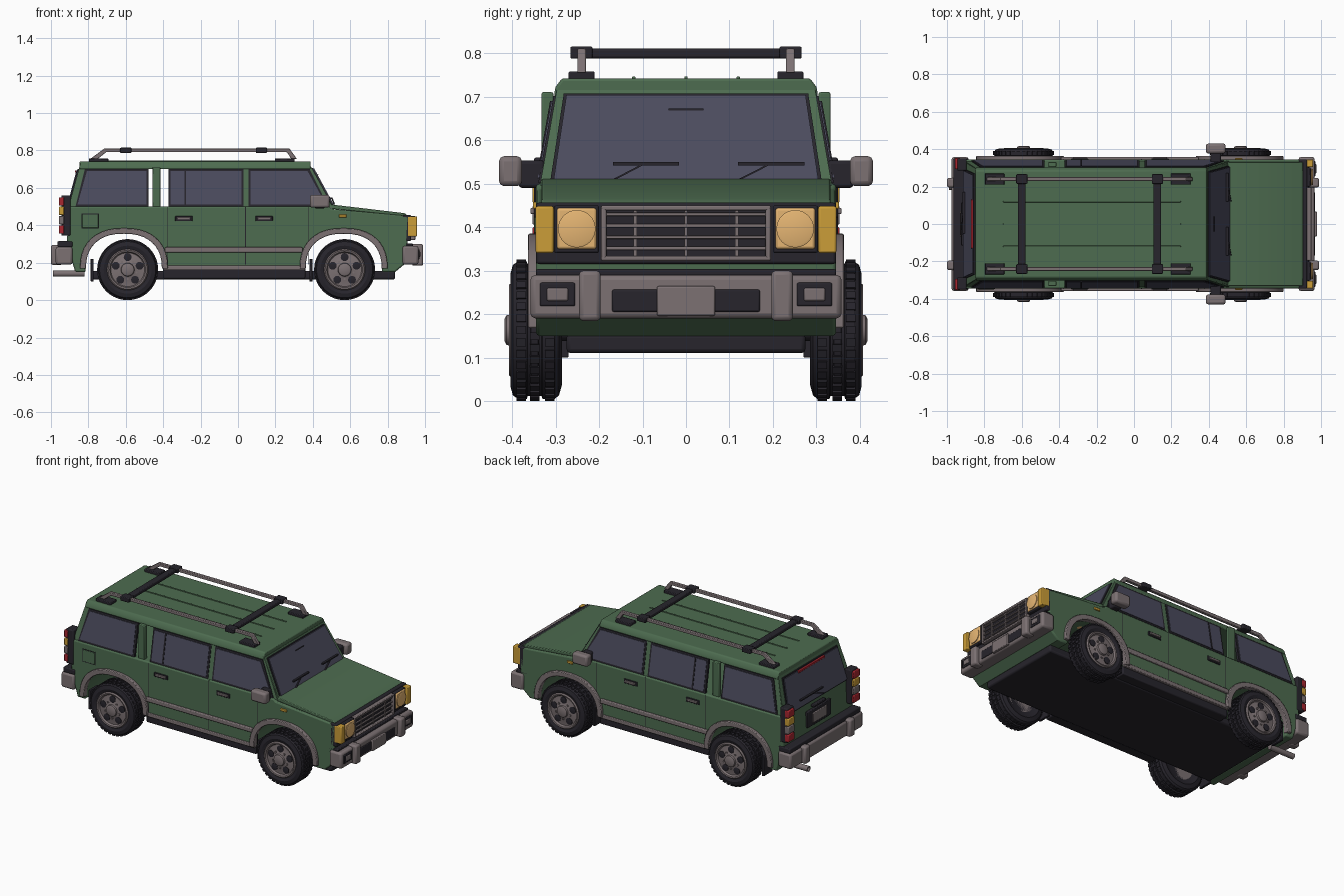
import bpy, bmesh
from math import sin, cos, pi, copysign, radians
from mathutils import Vector

if "Cube" in bpy.data.objects:
    bpy.data.objects.remove(bpy.data.objects["Cube"])

def mat(name, *c):
    m = bpy.data.materials.new(name)
    m.diffuse_color = (*c, 1)
    m.use_nodes = True
    m.node_tree.nodes["Principled BSDF"].inputs["Base Color"].default_value = m.diffuse_color
    return m

GREEN = mat("green_paint", .075, .15, .08)
BLACK = mat("black_trim", .02, .018, .025)
GLASS = mat("dark_glass", .07, .07, .11)
GREY = mat("grey_trim", .2, .165, .17)
AMBER = mat("amber_lens", .6, .34, .04)
LAMP = mat("lamp_lens", .78, .46, .17)
RED = mat("red_lens", .4, .02, .03)

def finish(name, bm, m, bevel=0, mirror=False):
    bmesh.ops.recalc_face_normals(bm, faces=bm.faces)
    me = bpy.data.meshes.new(name)
    bm.to_mesh(me)
    bm.free()
    me.materials.append(m)
    ob = bpy.data.objects.new(name, me)
    bpy.context.collection.objects.link(ob)
    if bevel:
        b = ob.modifiers.new("bevel", 'BEVEL')
        b.width, b.segments, b.limit_method, b.angle_limit = bevel, 2, 'ANGLE', radians(40)
    if mirror:
        mm = ob.modifiers.new("mirror", 'MIRROR')
        mm.use_axis = (False, True, False)
    return ob

def prism(name, pts, vec, m, bevel=0, mirror=False):
    """Flat 3D polygon pushed along a vector."""
    bm = bmesh.new()
    a = [bm.verts.new(p) for p in pts]
    b = [bm.verts.new(Vector(p) + Vector(vec)) for p in pts]
    n = len(a)
    bm.faces.new(a)
    bm.faces.new(b[::-1])
    for i in range(n):
        bm.faces.new((a[i], b[i], b[(i + 1) % n], a[(i + 1) % n]))
    return finish(name, bm, m, bevel, mirror)

def box(name, x0, x1, y0, y1, z0, z1, m, bevel=.004, mirror=False):
    return prism(name, [(x0, y0, z0), (x1, y0, z0), (x1, y1, z0), (x0, y1, z0)],
                 (0, 0, z1 - z0), m, bevel, mirror)

def side(name, xz, y0, y1, m, bevel=0, mirror=True):
    return prism(name, [(x, y0, z) for x, z in xz], (0, y1 - y0, 0), m, bevel, mirror)

def lean(name, xz, off, t, m, bevel=0):
    """Panel lying on the inward-leaning cabin side."""
    return prism(name, [(x, .335 - (z - .5) * .176 + off, z) for x, z in xz], (0, -t, 0), m, bevel, True)

def lathe(name, prof, c, axis, m, n=40, mirror=True):
    """Turn an (radius, offset) profile about the x or y axis through c."""
    bm = bmesh.new()
    rings = []
    for r, o in prof:
        ring = []
        for i in range(n):
            u, v = r * cos(2 * pi * i / n), r * sin(2 * pi * i / n)
            p = (u, o, v) if axis == 'y' else (o, u, v)
            ring.append(bm.verts.new(Vector(c) + Vector(p)))
        rings.append(ring)
    for a, b in zip(rings, rings[1:]):
        for i in range(n):
            bm.faces.new((a[i], a[(i + 1) % n], b[(i + 1) % n], b[i]))
    bm.faces.new(rings[0])
    bm.faces.new(rings[-1])
    return finish(name, bm, m, 0, mirror)

def arch(cx, a, b, n=20):
    """Squarish wheel arch, left foot to right foot."""
    out = []
    for i in range(n + 1):
        t = pi - pi * i / n
        out.append((cx + a * copysign(abs(cos(t)) ** .85, cos(t)), .168 + b * abs(sin(t)) ** .85))
    return out

# lower body with wheel arches
REAR, FRONT = -.61, .565
profile = [(.84, .15), (.9, .2), (.915, .45), (.5, .487), (.49, .5), (-.905, .5), (-.915, .3), (-.87, .15), (-.815, .15)]
profile += arch(REAR, .205, .19) + arch(FRONT, .205, .19) + [(.77, .15)]
side("body", profile, -.345, .345, GREEN, .01, False)
side("hood", [(.5, .488), (.895, .448), (.905, .455), (.89, .465), (.51, .51), (.5, .51)], -.332, .332, GREEN, .004, False)
box("underbody", -.78, .84, -.275, .275, .11, .155, BLACK, .01)
box("sill", -.4, .36, .25, .335, .115, .168, BLACK, .006, True)
box("sill_trim", -.4, .36, .33, .352, .16, .185, GREY, .004, True)
box("side_moulding", -.39, .345, .335, .358, .255, .283, GREY, .005, True)
for nm, cx in (("rear", REAR), ("front", FRONT)):
    side(nm + "_arch_flare", arch(cx, .235, .217) + arch(cx, .203, .187)[::-1], .33, .363, GREY, .004)

# cabin: roof, pillars, windows
prism("roof", [(-.847, y, z) for y, z in
      [(-.304, .7), (.304, .7), (.3, .722), (.285, .742), (-.285, .742), (-.3, .722)]], (1.235, 0, 0), GREEN, .006)
for y in (-.12, 0, .12):
    box("roof_rib", -.7, .25, y - .004, y + .004, .738, .746, GREEN, .002)
lean("rear_pillar", [(-.905, .495), (-.86, .495), (-.795, .71), (-.845, .71)], 0, .03, GREEN)
lean("front_pillar", [(.46, .495), (.508, .495), (.392, .71), (.35, .71)], 0, .03, GREEN)
lean("door_pillar", [(.015, .495), (.07, .495), (.07, .71), (.015, .71)], .002, .03, GREEN)
box("quarter_pillar", -.458, -.415, .305, .332, .495, .71, GREEN, .004, True)
windows = {"quarter_window": [(-.858, .512), (-.49, .512), (-.49, .69), (-.808, .69)],
           "rear_door_window": [(-.36, .512), (.018, .512), (.018, .69), (-.36, .69)],
           "front_door_window": [(.068, .512), (.47, .512), (.372, .69), (.068, .69)]}
for nm, p in windows.items():
    cx = sum(q[0] for q in p) / 4
    fr = [(x + copysign(.011, x - cx), z + copysign(.011, z - .6)) for x, z in p]
    lean(nm + "_frame", fr, .005, .015, BLACK)
    lean(nm, p, .008, .015, GLASS)
lean("window_divider", [(-.287, .512), (-.278, .512), (-.278, .69), (-.287, .69)], .011, .01, BLACK)

def screen(name, xb, zb, yb, xt, zt, yt, dx, m):
    return prism(name, [(xb, -yb, zb), (xb, yb, zb), (xt, yt, zt), (xt, -yt, zt)], (dx, 0, 0), m)
screen("windscreen_surround", .51, .495, .325, .39, .715, .297, -.025, GREEN)
screen("windscreen_seal", .51, .506, .312, .401, .707, .281, -.02, BLACK)
screen("windscreen", .512, .511, .304, .408, .703, .275, -.02, GLASS)
screen("tailgate_surround", -.907, .495, .332, -.847, .715, .297, .025, GREEN)
screen("rear_window_seal", -.913, .492, .295, -.858, .7, .27, .02, BLACK)
screen("rear_window", -.915, .5, .286, -.864, .693, .262, .02, GLASS)
box("high_brake_light", -.872, -.85, -.13, .13, .682, .694, RED, .002)

# wipers
def wiper(name, x0, z0, x1, z1, ya, yb, yc):
    prism(name + "_arm", [(x0, ya, z0), (x0, ya + .008, z0), (x1, yb + .008, z1), (x1, yb, z1)], (copysign(.008, x0), 0, 0), BLACK)
    box(name + "_blade", x1 - .006, x1 + .006, ya, yc, z1 - .002, z1 + .006, BLACK, 0)
wiper("left_wiper", .512, .51, .499, .543, -.168, -.105, -.016)
wiper("right_wiper", .512, .51, .499, .543, .12, .185, .272)
wiper("rear_wiper", -.917, .505, -.91, .535, -.05, .04, .17)
box("screen_strip", .42, .43, -.04, .04, .668, .672, BLACK, 0)

# front end
box("front_panel", .88, .925, -.345, .345, .315, .456, BLACK, .006)
box("grille_back", .92, .932, -.185, .185, .33, .44, BLACK)
for z in (.322, .438):
    box("grille_frame_edge", .92, .948, -.195, .195, z, z + .012, GREY)
box("grille_frame_end", .92, .948, .183, .195, .322, .45, GREY, .004, True)
for i in range(4):
    z = .347 + i * .026
    box("grille_bar", .925, .941, -.185, .185, z, z + .008, GREY, .002)
for y in (-.117, 0, .117):
    box("grille_upright", .925, .938, y - .004, y + .004, .33, .44, GREY, 0)
box("headlamp_housing", .915, .945, .2, .303, .34, .45, BLACK, .005, True)
box("headlamp", .93, .952, .206, .297, .349, .444, LAMP, .006, True)
lathe("headlamp_ring", [(.043, 0), (.043, .956), (.038, .958)], (0, .251, .396), 'x', LAMP, 32).data.transform
box("front_indicator", .905, .957, .304, .346, .34, .448, AMBER, .005, True)
box("front_bumper", .88, .965, -.358, .358, .19, .29, GREY, .012)
box("bumper_top_strip", .85, .935, -.345, .345, .288, .303, BLACK, .004)
box("bumper_intake", .95, .969, -.17, .17, .205, .256, BLACK, .004)
box("front_plate", .95, .978, -.067, .067, .196, .264, GREY, .004)
box("front_overrider", .93, .99, .196, .246, .184, .3, GREY, .01, True)
box("fog_housing", .94, .97, .255, .336, .218, .272, BLACK, .004, True)
box("fog_lamp", .95, .975, .271, .32, .23, .26, GREY, .004, True)

# rear end
box("rear_bumper", -.975, -.885, -.358, .358, .19, .285, GREY, .012)
box("rear_step_pad", -.965, -.885, -.35, .35, .283, .315, BLACK, .006)
box("rear_overrider", -1.0, -.94, .196, .246, .188, .295, GREY, .01, True)
box("tail_lamp_housing", -.945, -.895, .285, .35, .345, .56, BLACK, .006, True)
for z, m in ((.355, RED), (.405, GREY), (.455, AMBER), (.505, RED)):
    box("tail_lamp_lens", -.957, -.93, .293, .353, z, z + .045, m, .004, True)
box("plate_recess", -.924, -.905, -.115, .115, .345, .445, BLACK)
box("rear_plate", -.93, -.91, -.07, .07, .362, .425, GREY)
box("tailgate_handle", -.928, -.905, -.06, .06, .455, .47, BLACK)
lathe("exhaust", [(.009, -.96), (.012, -.99), (.017, -.99), (.017, -.82)], (0, .2, .142), 'x', GREY, 20, False)

# doors, handles and small side fittings
for x in (-.375, .04, .375):
    box("door_seam", x - .002, x + .002, .34, .3462, .19, .495, BLACK, 0, True)
for x in (-.29, .14):
    box("handle_recess", x - .046, x + .046, .34, .35, .422, .45, BLACK, .003, True)
    box("door_handle", x - .036, x + .036, .345, .358, .43, .444, GREY, .003, True)
box("side_indicator", .54, .58, .34, .352, .442, .458, AMBER, .003, True)
box("fuel_flap_gap", -.837, -.743, -.3465, -.34, .382, .463, BLACK, 0)
box("fuel_flap", -.833, -.747, -.349, -.34, .386, .459, GREEN, .002)
box("mirror_arm", .41, .465, .325, .385, .49, .553, BLACK, .008, True)
box("mirror_housing", .385, .49, .377, .43, .494, .563, GREY, .012, True)

# roof rack
side("rack_rail", [(-.79, .755), (-.715, .81), (.275, .81), (.315, .755), (.285, .755), (.262, .791), (-.705, .791), (-.75, .755)],
     .23, .25, GREY, .003)
for x in (-.745, .25):
    box("rack_foot", x - .052, x + .052, .21, .27, .738, .758, BLACK, .004, True)
for x in (-.6, .125):
    box("rack_crossbar", x - .02, x + .02, -.25, .25, .788, .81, BLACK, .005)
    box("rack_clamp", x - .03, x + .03, .215, .266, .787, .815, BLACK, .004, True)

# wheels and mud flaps
def wheel(nm, cx):
    c = (cx, 0, .163)
    lathe(nm + "_tyre", [(.09, .30), (.125, .285), (.15, .292), (.158, .302), (.158, .33), (.152, .332), (.152, .338), (.158, .34),
          (.158, .356), (.152, .358), (.152, .364), (.158, .366), (.158, .386), (.15, .398), (.128, .404), (.105, .396), (.1, .38)],
          c, 'y', BLACK, 48)
    bm = bmesh.new()
    for row, y in enumerate((.313, .348, .379)):
        for i in range(36):
            t = 2 * pi * (i + .5 * (row % 2)) / 36
            vs = [[bm.verts.new((cx + r * cos(t + d), y + w, .163 + r * sin(t + d)))
                   for d, w in ((-.055, -.011), (.055, -.011), (.055, .011), (-.055, .011))] for r in (.15, .163)]
            bm.faces.new(vs[1])
            for k in range(4):
                bm.faces.new((vs[0][k], vs[0][(k + 1) % 4], vs[1][(k + 1) % 4], vs[1][k]))
    finish(nm + "_tread", bm, BLACK, 0, True)
    lathe(nm + "_rim", [(.09, .30), (.108, .385), (.11, .4), (.104, .407), (.096, .405), (.09, .394), (.045, .398), (.036, .402),
          (.034, .413), (.026, .417)], c, 'y', GREY, 40)
    for i in range(5):
        t = pi / 2 + 2 * pi * i / 5
        lathe(nm + "_rim_hole", [(.021, .385), (.021, .399), (.018, .4)],
              (cx + .067 * cos(t), 0, .163 + .067 * sin(t)), 'y', BLACK, 16)
        t += pi / 5
        lathe(nm + "_wheel_nut", [(.006, .39), (.006, .404)], (cx + .05 * cos(t), 0, .163 + .05 * sin(t)), 'y', GREY, 6)
    lathe(nm + "_axle", [(.025, -.3), (.025, .3)], c, 'y', BLACK, 16, False)
wheel("rear", -.59)
wheel("front", .57)
for x in (-.78, .39):
    box("mud_flap", x - .008, x + .008, .27, .355, .1, .22, BLACK, .003, True)

bpy.ops.object.select_all(action='SELECT')
bpy.context.view_layer.objects.active = bpy.data.objects["body"]
bpy.ops.object.shade_smooth_by_angle(angle=radians(30))
